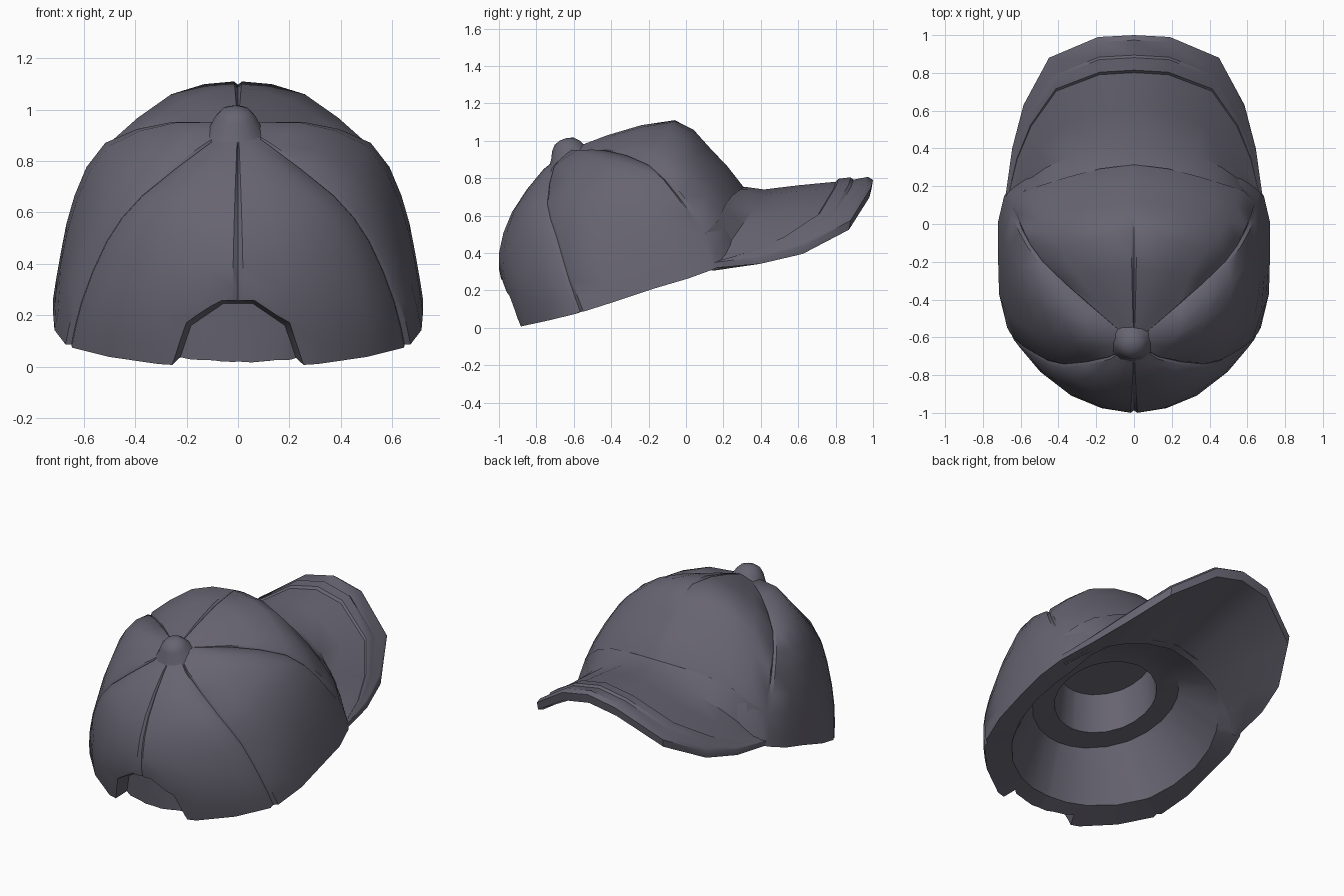
import bpy, bmesh, math
from mathutils import Vector, Matrix

cube = bpy.data.objects.get("Cube")
if cube:
    bpy.data.objects.remove(cube, do_unlink=True)

cloth = bpy.data.materials.new("dark_grey_cloth")
cloth.use_nodes = True
cloth.diffuse_color = (0.135, 0.128, 0.165, 1)
bsdf = cloth.node_tree.nodes["Principled BSDF"]
bsdf.inputs["Base Color"].default_value = cloth.diffuse_color
bsdf.inputs["Roughness"].default_value = 0.9


def loft(name, rings):
    """Join closed rings of equal length into a capped solid."""
    bm = bmesh.new()
    rows = [[bm.verts.new(p) for p in ring] for ring in rings]
    n = len(rows[0])
    for a, b in zip(rows, rows[1:]):
        for i in range(n):
            j = (i + 1) % n
            bm.faces.new((a[i], a[j], b[j], b[i]))
    bm.faces.new(rows[0])
    bm.faces.new(rows[-1])
    bmesh.ops.remove_doubles(bm, verts=bm.verts, dist=0.0005)
    bmesh.ops.recalc_face_normals(bm, faces=bm.faces)
    mesh = bpy.data.meshes.new(name)
    bm.to_mesh(mesh)
    bm.free()
    obj = bpy.data.objects.new(name, mesh)
    bpy.context.collection.objects.link(obj)
    mesh.materials.append(cloth)
    return obj


def activate(obj):
    bpy.ops.object.select_all(action='DESELECT')
    obj.select_set(True)
    bpy.context.view_layer.objects.active = obj


def smooth(obj, angle):
    activate(obj)
    bpy.ops.object.shade_smooth_by_angle(angle=math.radians(angle))


def mirrored(p):
    return Vector((-p[0], p[1], p[2]))


# Crown panels: one line from button to rim for each seam or panel middle
back = [(0, -.76, .85), (0, -.93, .62), (0, -1, .4), (0, -.98, .22), (0, -.9, 0)]
back_mid = [(.08, -.75, .85), (.22, -.88, .65), (.31, -.91, .42), (.34, -.9, .2), (.31, -.87, .01)]
back_seam = [(.13, -.71, .86), (.38, -.75, .67), (.52, -.7, .49), (.62, -.63, .25), (.66, -.57, .08)]
side = [(.24, -.58, .95), (.5, -.43, .86), (.63, -.35, .64), (.69, -.28, .4), (.72, -.17, .21)]
front_seam = [(.24, -.43, .95), (.49, -.2, .88), (.6, -.03, .7), (.65, .1, .5), (.68, .16, .32)]
front_mid = [(.13, -.42, 1), (.26, -.1, 1.06), (.37, .04, .92), (.42, .22, .68), (.42, .31, .48)]
front = [(0, -.42, 1.03), (0, -.06, 1.11), (0, .12, .97), (0, .31, .75), (0, .38, .57)]
half = [back, back_mid, back_seam, side, front_seam, front_mid, front]
apex = Vector((0, -.63, .95))
lines = [[apex] + [Vector(p) for p in line] for line in half]
lines += [[mirrored(p) for p in line] for line in reversed(lines[1:-1])]
COUNT = len(lines)
RIM = len(front)


def spline(a, b, c, d, t):
    return b + (c - a) * t / 2 + (a * 2 - b * 5 + c * 4 - d) * t * t / 2 + (b * 3 - a - c * 3 + d) * t ** 3 / 2


def surface(u, v):
    """Point on the crown: u counts lines around it, v runs from apex to rim."""
    i, j = math.floor(u), min(math.floor(v), RIM - 1)
    rows = [min(max(j + k, 0), RIM) for k in (-1, 0, 1, 2)]
    points = [spline(*(lines[(i + k) % COUNT][r] for k in (-1, 0, 1, 2)), u - i) for r in rows]
    return spline(*points, v - j)


# Columns: each seam gets a narrow groove with a sunken middle
columns = []
for i in range(COUNT):
    if i % 2 == 0:
        columns += [(i - .06, False), (i, True), (i + .06, False), (i + .5, False)]
    else:
        columns += [(i, False), (i + .5, False)]

core = Vector((0, -.3, .4))
groove_end = {4: 3.5, 6: 2, 8: 3.5}
rings = [[apex for _ in columns]]
for v in [1 + k / 2 for k in range(2 * RIM - 1)]:
    ring = []
    for u, sunk in columns:
        p = surface(u, v)
        if sunk and v <= groove_end.get(u, RIM):
            p = core + (p - core) * .982
        ring.append(p)
    rings.append(ring)

# Hollow inside: thick rim, sloping wall, ledge and round well
hole = []
for u, _ in columns:
    p = surface(u, RIM)
    d = Vector((p.x, p.y + .17, 0))
    d *= min(.61 / d.length, .92)
    hole.append(Vector((d.x, d.y - .17, p.z + max(0, -d.y) * .1)))
rings.append(hole)
for radius, lift in ((.43, 0), (.3, 0), (.28, .24)):
    ring = []
    for p in hole:
        d = Vector((p.x, p.y + .17)).normalized() * radius
        ring.append(Vector((d.x, d.y - .26, .5 + .27 * d.y + lift)))
    rings.append(ring)
crown = loft("crown", rings)

# Arched recess low on the back, narrowing inwards
arch = []
for x, top in ((-.29, .01), (-.22, .18), (-.07, .265), (.07, .265), (.22, .18), (.29, .01)):
    y = -.84 + x * x / 2
    arch.append([(x * 1.15, -1.2, -.2), (x * 1.15, -1.2, top + .02),
                 (x * .83, y - top * .2, top - .02), (x * .83, y, -.2)])
cutter = loft("recess_cutter", arch)
cutter.hide_render = True
cut = crown.modifiers.new("recess", 'BOOLEAN')
cut.operation = 'DIFFERENCE'
cut.solver = 'EXACT'
cut.object = cutter
activate(crown)
bpy.ops.object.modifier_apply(modifier=cut.name)
bpy.data.objects.remove(cutter, do_unlink=True)
smooth(crown, 40)

# Brim: flows from the crown front to an arched outline, with stitched steps
outline = [Vector(p) for p in ((.68, .15, .35), (.645, .4, .385), (.585, .63, .45),
                               (.45, .88, .59), (.19, .99, .77), (0, 1, .81))]
outline += [mirrored(p) for p in reversed(outline[:-1])]
steps = [(.12, 0), (.4, 0), (.7, -.005), (.72, .009), (.82, .009), (.84, -.005), (.96, 0), (1, -.02)]
last = len(outline) - 1
sections = []
for k, outer in enumerate(outline):
    u = 4 + 4 * k / last
    p = surface(u, RIM)
    fade = math.sin(math.pi * k / last)
    lift = .03 + .13 * fade
    inner = Vector((p.x * .93, p.y * .93 - .016, p.z + lift))
    top = [surface(u, RIM - 1) + Vector((0, .004, .004))]
    top += [inner.lerp(outer, f) + Vector((0, 0, h * fade)) for f, h in steps]
    under = [inner.lerp(outer, f) - Vector((0, 0, d))
             for f, d in ((.985, .03 + .045 * fade), (.5, .03 + lift / 2), (0, lift + .01))]
    sections.append(top + under)
smooth(loft("brim", sections), 35)

# Button on top: flared dome leaning to the back
tilt = Matrix.Rotation(math.radians(20), 3, 'X')
dome = []
for radius, height in ((.14, -.03), (.1, .02), (.08, .06), (.055, .088), (.02, .1)):
    dome.append([Vector((-.01, -.62, .915)) + tilt @ Vector((radius * math.cos(a), radius * math.sin(a), height))
                 for a in (math.tau * k / 12 for k in range(12))])
smooth(loft("button", dome), 60)
